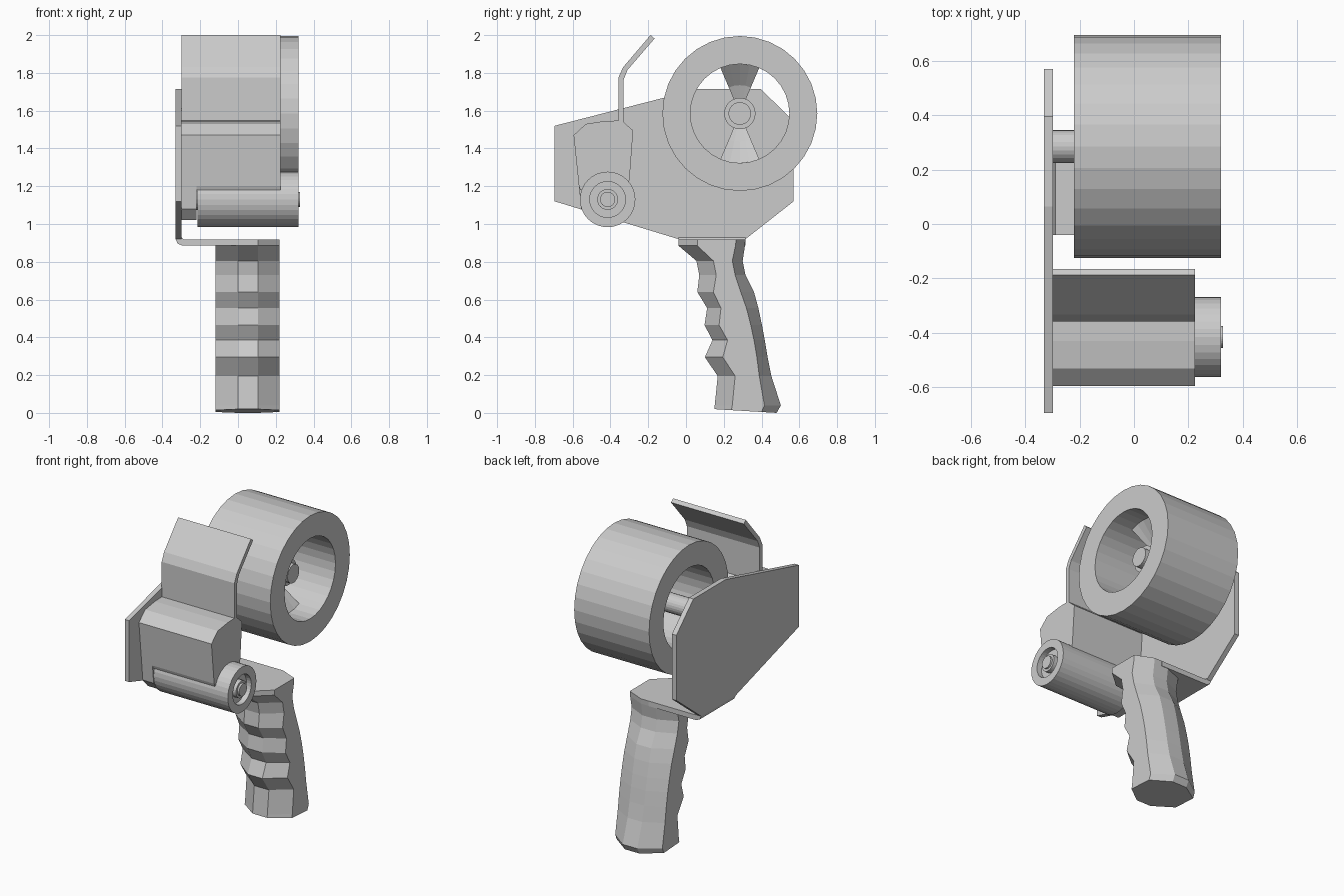
import bpy, bmesh
from math import sin, cos, tau, radians

if "Cube" in bpy.data.objects:
    bpy.data.objects.remove(bpy.data.objects["Cube"])


def finish(name, bm):
    bmesh.ops.remove_doubles(bm, verts=bm.verts, dist=1e-5)
    bmesh.ops.recalc_face_normals(bm, faces=bm.faces)
    mesh = bpy.data.meshes.new(name)
    bm.to_mesh(mesh)
    bm.free()
    obj = bpy.data.objects.new(name, mesh)
    bpy.context.collection.objects.link(obj)
    return obj


def loft(name, loops, caps=True, closed=False):
    """Skin a row of equal-length point loops."""
    bm = bmesh.new()
    rows = [[bm.verts.new(p) for p in loop] for loop in loops]
    pairs = list(zip(rows, rows[1:]))
    if closed:
        pairs.append((rows[-1], rows[0]))
    n = len(rows[0])
    for a, b in pairs:
        for i in range(n):
            j = (i + 1) % n
            bm.faces.new((a[i], a[j], b[j], b[i]))
    if caps and not closed:
        bm.faces.new(rows[0])
        bm.faces.new(rows[-1])
    return finish(name, bm)


def prism_x(name, pts, x0, x1):
    return loft(name, [[(x, y, z) for y, z in pts] for x in (x0, x1)])


def prism_y(name, pts, y0, y1):
    return loft(name, [[(x, y, z) for x, z in pts] for y in (y0, y1)])


def lathe_x(name, prof, cy, cz, seg=32, closed=False):
    """Turn a profile of (radius, x) about an axis parallel to x."""
    loops = [[(x, cy + r * sin(tau * i / seg), cz + r * cos(tau * i / seg))
              for i in range(seg)] for r, x in prof]
    return loft(name, loops, closed=closed)


# Side plate and the bent flange that carries the handle
prism_x("side_plate", [(-.695, 1.12), (-.04, .92), (.315, .92), (.57, 1.12), (.57, 1.545),
                       (.395, 1.715), (.065, 1.715), (-.695, 1.52)], -.33, -.298)
prism_y("flange", [(-.33, .96), (-.33, .92), (-.32, .897), (-.295, .885), (.05, .885),
                   (.05, .918), (-.288, .918), (-.298, .928), (-.298, .96)], -.04, .315)

# Tape roll
RY, RZ = .285, 1.585
lathe_x("tape_roll", [(.41, -.22), (.41, .32), (.262, .32), (.262, -.22)], RY, RZ, 32, True)

# Hub with washer and two flared spokes
lathe_x("hub", [(.06, -.3), (.06, .13), (.083, .13), (.083, .165), (.06, .165), (.06, .2)],
        RY, RZ, 24)
for name, turn in (("upper_spoke", 0), ("lower_spoke", 180)):
    loops = []
    for deg in (-23, -11.5, 0, 11.5, 23):
        a = radians(deg + turn)
        loops.append([(x, RY + r * sin(a), RZ + r * cos(a))
                      for r, x in ((.055, .05), (.15, .085), (.262, .17),
                                   (.262, .145), (.15, .06), (.055, .025))])
    loft(name, loops)

# Pressure roller with recessed end and its axle
PY, PZ = -.415, 1.13
lathe_x("roller", [(.147, -.215), (.147, .32), (.095, .32), (.095, .285), (.055, .285),
                   (.055, .315), (.04, .315), (.04, .327)], PY, PZ, 32)
lathe_x("roller_axle", [(.055, -.3), (.055, -.2)], PY, PZ, 16)

# Blade cover above the roller, with an end cheek reaching lower
crown = [(-.567, 1.2), (-.595, 1.47), (-.53, 1.53), (-.43, 1.545), (-.34, 1.548),
         (-.28, 1.495), (-.295, 1.29), (-.305, 1.18)]
prism_x("blade_cover", [(-.56, 1.18)] + crown, -.3, .225)
prism_x("cover_cheek", [(-.5, 1.02), (-.555, 1.08)] + crown + [(-.33, 1.02)], -.3, -.22)

# Bent guide flap
prism_x("guide_flap", [(-.358, 1.53), (-.358, 1.775), (-.333, 1.83), (-.188, 2.0), (-.166, 1.982),
                       (-.31, 1.815), (-.33, 1.765), (-.33, 1.53)], -.3, .225)

# Pistol grip: chamfered section; rows are z, front, front chamfer, rear chamfer, rear
rows = [(.918, -.04, .06, .265, .315), (.885, -.04, .06, .262, .312),
        (.805, .055, .145, .245, .30), (.73, .07, .16, .26, .315),
        (.64, .06, .145, .29, .36), (.555, .112, .185, .32, .383),
        (.465, .098, .175, .343, .402), (.385, .14, .22, .36, .417),
        (.295, .1, .195, .375, .432), (.195, .168, .26, .388, .452),
        (.04, .152, .245, .415, .502), (.01, .15, .24, .4, .48)]
loops = []
for k, (z, f, fc, rc, r) in enumerate(rows):
    ring = [(0, f), (.105, f), (.22, fc), (.22, rc), (.105, r), (0, r), (-.12, rc), (-.12, fc)]
    last = k == len(rows) - 1
    loops.append([(x, y, .02 - .02 * (y - f) / (r - f) if last else z) for x, y in ring])
loft("grip", loops)
